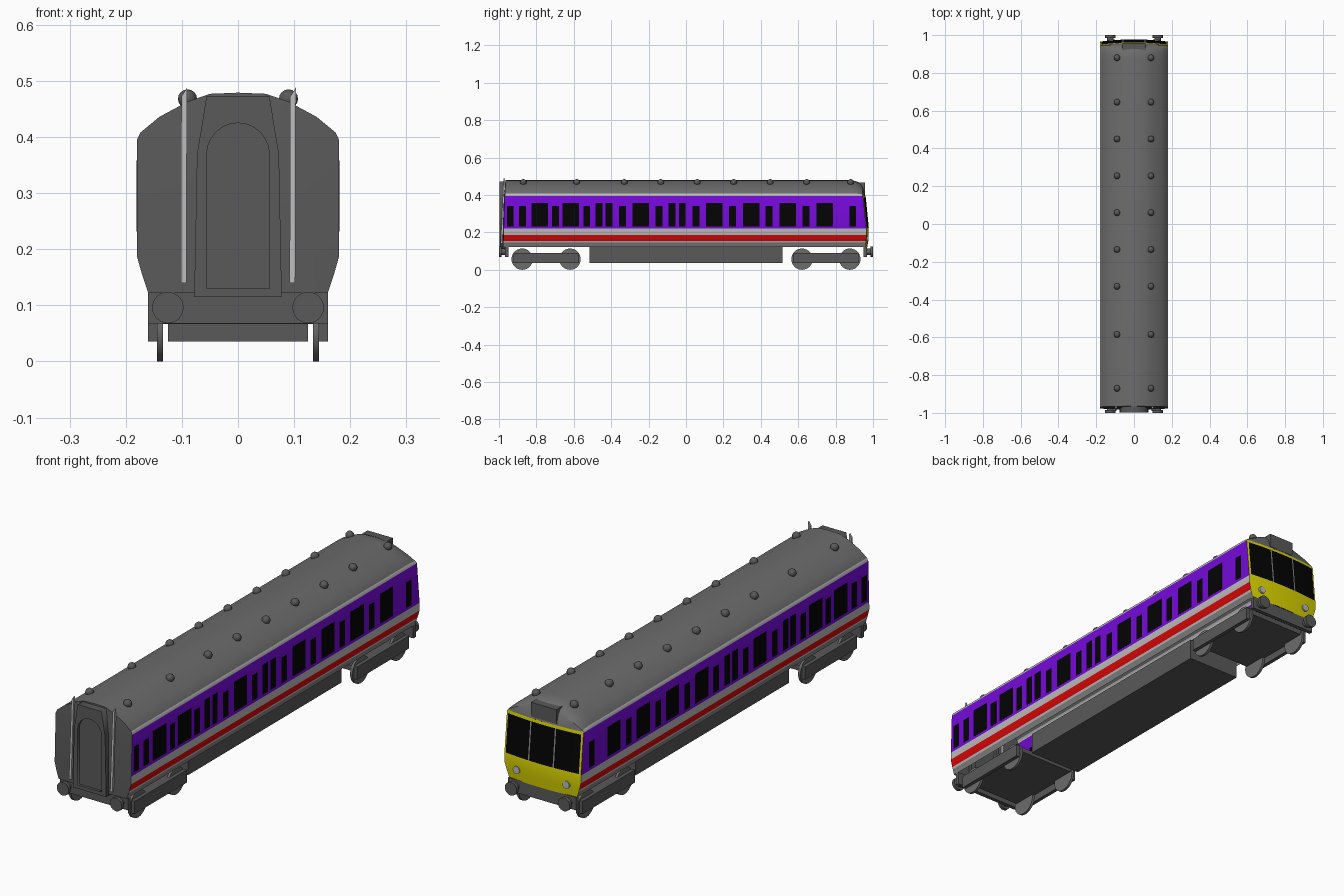
import bpy, bmesh, math
from mathutils import Matrix

if "Cube" in bpy.data.objects:
    bpy.data.objects.remove(bpy.data.objects["Cube"])


def material(name, rgb):
    m = bpy.data.materials.new(name)
    m.diffuse_color = (*rgb, 1)
    m.use_nodes = True
    m.node_tree.nodes["Principled BSDF"].inputs["Base Color"].default_value = m.diffuse_color
    return m


PURPLE = material("purple", (0.175, 0.003, 0.68))
RED = material("red", (0.7, 0.002, 0.002))
PALE = material("pale_grey", (0.5, 0.5, 0.5))
SKIRT = material("skirt_grey", (0.23, 0.23, 0.23))
DARK = material("dark_grey", (0.1, 0.1, 0.1))
ROOF = material("roof_grey", (0.15, 0.15, 0.15))
YELLOW = material("yellow", (0.72, 0.68, 0.0))
BLACK = material("black", (0.001, 0.001, 0.001))


def add(name, verts, faces, mats=(DARK,), fix=False):
    me = bpy.data.meshes.new(name)
    me.from_pydata(verts, [], faces)
    if fix:
        bm = bmesh.new()
        bm.from_mesh(me)
        bmesh.ops.recalc_face_normals(bm, faces=bm.faces)
        bm.to_mesh(me)
        bm.free()
    for m in mats:
        me.materials.append(m)
    ob = bpy.data.objects.new(name, me)
    bpy.context.collection.objects.link(ob)
    return ob


def grid(name, rows, mats=(DARK,), flip=False, pick=None):
    n = len(rows[0])
    faces, idx = [], []
    for i in range(len(rows) - 1):
        for j in range(n - 1):
            f = [i * n + j, i * n + j + 1, (i + 1) * n + j + 1, (i + 1) * n + j]
            faces.append(f[::-1] if flip else f)
            idx.append(pick(j) if pick else 0)
    ob = add(name, [v for r in rows for v in r], faces, mats)
    for p, k in zip(ob.data.polygons, idx):
        p.material_index = k
    return ob


def smooth(ob, deg=30):
    bpy.ops.object.select_all(action='DESELECT')
    bpy.context.view_layer.objects.active = ob
    ob.select_set(True)
    bpy.ops.object.shade_smooth_by_angle(angle=math.radians(deg))


def boxes(name, spans, mat=DARK):
    verts, faces = [], []
    for x0, x1, y0, y1, z0, z1 in spans:
        b = len(verts)
        verts += [(x, y, z) for x in (x0, x1) for y in (y0, y1) for z in (z0, z1)]
        for f in ((0, 1, 3, 2), (4, 6, 7, 5), (0, 4, 5, 1), (2, 3, 7, 6), (0, 2, 6, 4), (1, 5, 7, 3)):
            faces.append([b + k for k in f])
    return add(name, verts, faces, [mat], True)


def cylinder(name, r, x, y, z, length, axis, mat=DARK, seg=24):
    bm = bmesh.new()
    rot = Matrix.Rotation(math.pi / 2, 4, 'Y' if axis == 'X' else 'X')
    bmesh.ops.create_cone(bm, cap_ends=True, segments=seg, radius1=r, radius2=r, depth=length,
                          matrix=Matrix.Translation((x, y, z)) @ rot)
    ob = add(name, [], [], [mat])
    bm.to_mesh(ob.data)
    bm.free()
    smooth(ob)


# Body cross-section (half) and the two end surfaces
HALF = [(.16, .122), (.168, .146), (.171, .155), (.18, .187), (.18, .22), (.18, .395),
        (.174, .408), (.14, .436), (.09, .463), (.05, .477), (0, .479)]
SECTION = HALF + [(-x, z) for x, z in HALF[-2::-1]]


def front_y(x, z):
    return -.983 + .02 * (z - .12) + .1 * max(0, z - .37) + .006 * (x / .18) ** 2


def cab_y(x, z):
    return .978 - .1 * abs(z - .2) - .012 * (x / .18) ** 2


def station(y, s):
    pts = [(x, z if z < .4 else .395 + (z - .395) * s) for x, z in SECTION]
    return [(x, y(x, z) if callable(y) else y, z) for x, z in pts]


# Body shell with coloured bands and a domed roof at the cab
bands = {0: 3, 1: 1, 2: 2, 3: 1, 4: 4, 5: 1}
body = grid("body_shell",
            [station(front_y, 1), station(.87, 1), station(.905, .96), station(.93, .83),
             station(.944, .62), station(cab_y, .05)],
            [ROOF, PALE, RED, SKIRT, PURPLE], True,
            lambda j: bands.get(min(j, len(SECTION) - 2 - j), 0))
smooth(body)


def end_wall(name, profile, yfn, mat, flip=False):
    cols = [k / 6 for k in range(-6, 7)]
    return grid(name, [[(w * t, yfn(w * t, z), z) for t in cols] for w, z in profile], [mat], flip)


# End walls
smooth(end_wall("front_end_wall", HALF[:-1] + [(.001, .479)], front_y, DARK))
smooth(end_wall("cab_front", HALF[:6] + [(.174, .399)], cab_y, YELLOW, True))


# Cab windows and pillars, following the bowed cab front
def cab_panel(name, x0, x1, mat):
    xs = [x0 + (x1 - x0) * k / 4 for k in range(5)]
    grid(name, [[(x, cab_y(x, z) + .002, z) for x in xs] for z in (.226, .387)], [mat], True)


for x0, x1 in ((-.172, -.061), (-.055, .055), (.061, .172)):
    cab_panel("cab_window", x0, x1, BLACK)
for x0, x1 in ((-.061, -.055), (.055, .061)):
    cab_panel("cab_pillar", x0, x1, SKIRT)
boxes("destination_box", [(-.06, .06, .89, .957, .405, .466)])
for s in (-1, 1):
    cylinder("headlight", .016, s * .117, cab_y(.117, .168), .168, .012, 'Y', PALE)

# Side windows: y centre, kind (s = small, t = tall narrow, L = large)
layout = [(-.94, 's'), (-.874, 's'), (-.783, 'L'), (-.698, 's'), (-.615, 'L'), (-.53, 's'),
          (-.465, 't'), (-.412, 't'), (-.34, 's'), (-.241, 'L'), (-.144, 's'), (-.075, 't'),
          (-.02, 't'), (.053, 's'), (.152, 'L'), (.249, 's'), (.348, 'L'), (.444, 's'),
          (.545, 'L'), (.642, 's'), (.741, 'L'), (.891, 's')]
spans = []
for y, kind in layout:
    w = .044 if kind == 'L' else .018
    top = .34 if kind == 's' else .358
    for s in (-1, 1):
        spans.append((s * .179, s * .1805, y - w, y + w, .232, top))
boxes("side_windows", spans, BLACK)

# Roof vents
for y in (.88, .645, .45, .255, .06, -.135, -.33, -.585, -.87):
    for s in (-1, 1):
        bpy.ops.mesh.primitive_uv_sphere_add(segments=16, ring_count=8, radius=.017,
                                             location=(s * .09, y, .468))
        vent = bpy.context.object
        vent.name = "roof_vent"
        vent.data.materials.append(DARK)
        smooth(vent, 60)

# Gangway: frame with an arched opening, plus the recessed door
arch = [(.056, .13)] + [(.056 * math.cos(a), .368 + .057 * math.sin(a))
                        for a in (math.pi * k / 12 for k in range(13))] + [(-.056, .13)]
outer = [(-.078, .115), (.078, .115), (.073, .37), (.056, .473), (-.056, .473), (-.073, .37)]
cu = bpy.data.curves.new("gangway_frame", 'CURVE')
cu.dimensions, cu.fill_mode, cu.extrude = '2D', 'BOTH', .017
cu.materials.append(DARK)
for loop in (outer, arch):
    sp = cu.splines.new('POLY')
    sp.points.add(len(loop) - 1)
    for p, (x, z) in zip(sp.points, loop):
        p.co = (x, z, 0, 1)
    sp.use_cyclic_u = True
frame = bpy.data.objects.new("gangway_frame", cu)
bpy.context.collection.objects.link(frame)
frame.rotation_euler.x = math.pi / 2
frame.location.y = -.981
bpy.ops.object.select_all(action='DESELECT')
bpy.context.view_layer.objects.active = frame
frame.select_set(True)
bpy.ops.object.convert(target='MESH')
add("gangway_door", [(x, -.987, z) for x, z in arch], [list(range(len(arch)))[::-1]])

# Upright end pipes with slanted tips
for x in (-.097, .097):
    prof = [(x - .005, .14), (x + .005, .14), (x + .006, .488), (x - .004, .472)]
    verts = [(px, y + .045 * (z - .14), z) for y in (-.991, -.982) for px, z in prof]
    sides = [(k, (k + 1) % 4, (k + 1) % 4 + 4, k + 4) for k in range(4)]
    add("end_pipe", verts, [(0, 1, 2, 3), (7, 6, 5, 4)] + sides, [PALE], True)

# Headstocks and buffers at both ends
for e in (-1, 1):
    boxes("headstock", [(-.16, .16, e * .95, e * .967, .068, .123)])
    for s in (-1, 1):
        cylinder("buffer_shank", .017, s * .125, e * .975, .096, .03, 'Y')
        cylinder("buffer_head", .028, s * .125, e * .993, .096, .014, 'Y')

# Underfloor equipment and bogies
boxes("underfloor_box", [(-.125, .125, -.515, .517, .036, .126)])
for c in (-.748, .748):
    boxes("bogie_frame", [(-.145, .145, c - .175, c + .175, .067, .088),
                          (-.16, -.144, c - .175, c + .175, .036, .09),
                          (.144, .16, c - .175, c + .175, .036, .09)])
    for dy in (-.128, .128):
        for s in (-1, 1):
            cylinder("wheel", .057, s * .139, c + dy, .057, .011, 'X', ROOF, 28)
